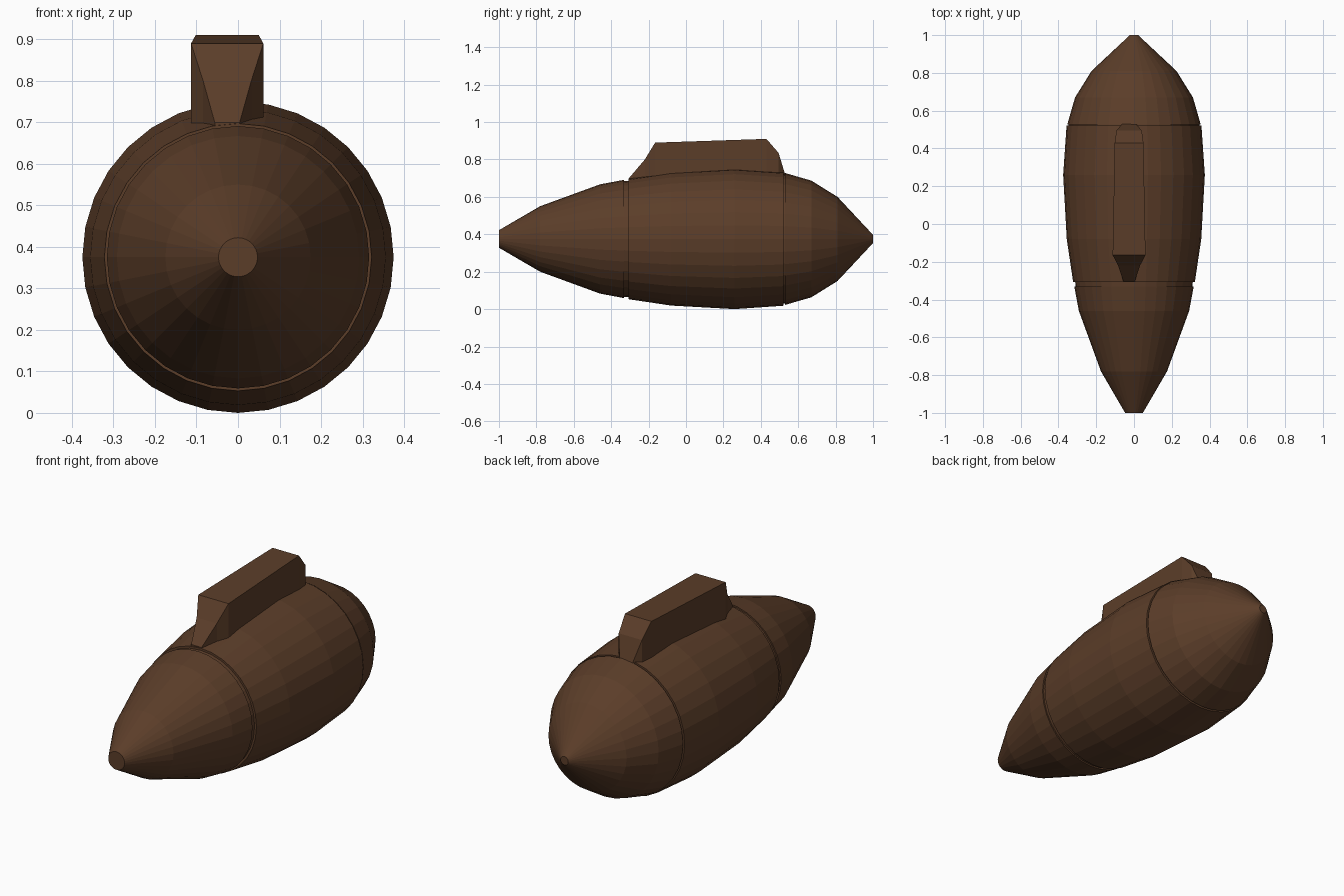
import bpy
import bmesh
from math import cos, sin, tau

cube = bpy.data.objects.get("Cube")
if cube:
    bpy.data.objects.remove(cube, do_unlink=True)

SIDES = 32
AXIS_Z = 0.375


def make_material(name, color):
    mat = bpy.data.materials.new(name)
    mat.use_nodes = True
    mat.diffuse_color = color
    mat.node_tree.nodes["Principled BSDF"].inputs["Base Color"].default_value = color
    return mat


brown = make_material("dark_brown", (0.105, 0.047, 0.022, 1))


def finish(name, bm):
    bmesh.ops.recalc_face_normals(bm, faces=bm.faces)
    mesh = bpy.data.meshes.new(name)
    bm.to_mesh(mesh)
    bm.free()
    mesh.materials.append(brown)
    obj = bpy.data.objects.new(name, mesh)
    bpy.context.collection.objects.link(obj)
    return obj


def loft(name, rings):
    """Skin a closed solid through equally sized rings of points."""
    bm = bmesh.new()
    loops = [[bm.verts.new(p) for p in ring] for ring in rings]
    n = len(loops[0])
    for a, b in zip(loops, loops[1:]):
        for i in range(n):
            j = (i + 1) % n
            bm.faces.new((a[i], a[j], b[j], b[i]))
    bm.faces.new(loops[0])
    bm.faces.new(loops[-1])
    return finish(name, bm)


def circle(y, r):
    return [(r * sin(tau * i / SIDES), y, AXIS_Z + r * cos(tau * i / SIDES))
            for i in range(SIDES)]


def hull_section(name, profile):
    return loft(name, [circle(y, r) for y, r in profile])


# Hull: three shells parted by narrow seams over recessed collars
hull_section("nose_cone", [(-1, 0.047), (-0.78, 0.175), (-0.46, 0.292), (-0.332, 0.316)])
hull_section("front_collar", [(-0.34, 0.308), (-0.30, 0.312)])
hull_section("main_hull", [(-0.308, 0.322), (-0.08, 0.356), (0.26, 0.375), (0.521, 0.357)])
hull_section("rear_collar", [(0.51, 0.347), (0.54, 0.345)])
hull_section("tail_cone", [(0.528, 0.353), (0.67, 0.312), (0.81, 0.225), (1, 0.022)])

# Dorsal pylon: stations of (y, half width, top height), slightly off centre
PYLON_X, PYLON_BASE = -0.026, 0.66
stations = [(-0.305, 0.03, 0.70), (-0.22, 0.058, 0.80), (-0.165, 0.087, 0.89),
            (0.43, 0.076, 0.91), (0.495, 0.067, 0.835), (0.53, 0.037, 0.72)]
loft("dorsal_pylon", [[(PYLON_X - w, y, PYLON_BASE), (PYLON_X + w, y, PYLON_BASE),
                       (PYLON_X + w, y, top), (PYLON_X - w, y, top)]
                      for y, w, top in stations])
